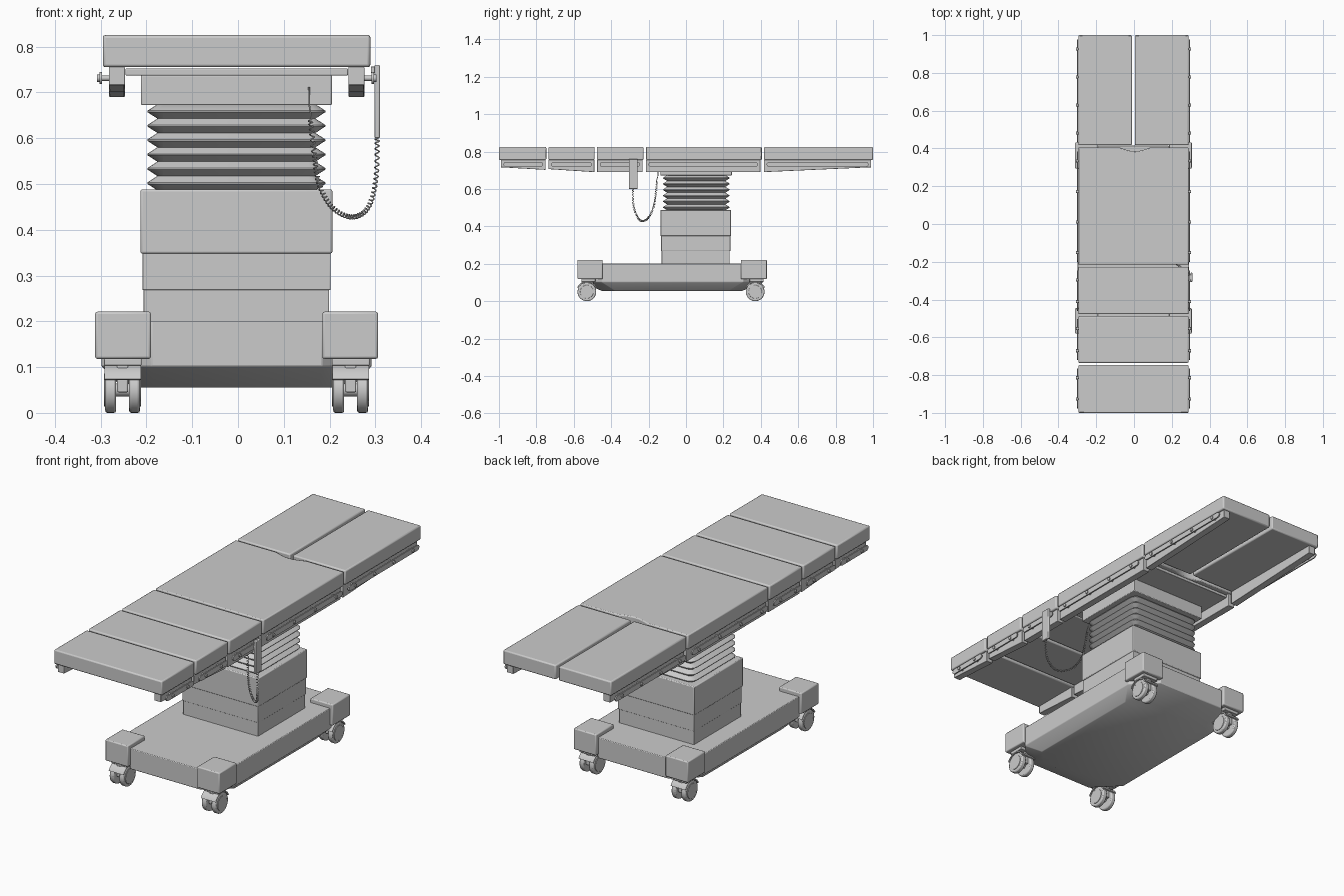
import bpy, bmesh, math
from mathutils import Vector

if "Cube" in bpy.data.objects:
    bpy.data.objects.remove(bpy.data.objects["Cube"], do_unlink=True)

CX = -0.003  # middle line of the table

grey = bpy.data.materials.new("neutral grey")
grey.diffuse_color = (0.6, 0.6, 0.6, 1)
grey.use_nodes = True
grey.node_tree.nodes["Principled BSDF"].inputs["Base Color"].default_value = (0.6, 0.6, 0.6, 1)


def finish(name, bm, bevel=0.0, smooth=True):
    bmesh.ops.recalc_face_normals(bm, faces=bm.faces)
    me = bpy.data.meshes.new(name)
    bm.to_mesh(me)
    bm.free()
    me.materials.append(grey)
    ob = bpy.data.objects.new(name, me)
    bpy.context.collection.objects.link(ob)
    if bevel:
        m = ob.modifiers.new("Bevel", 'BEVEL')
        m.width, m.segments, m.limit_method = bevel, 2, 'ANGLE'
    if smooth:
        bpy.ops.object.select_all(action='DESELECT')
        ob.select_set(True)
        bpy.context.view_layer.objects.active = ob
        bpy.ops.object.shade_smooth_by_angle(angle=math.radians(35))
    return ob


def loft(name, rings, bevel=0.0):
    """Skin a stack of closed rings and cap both ends."""
    bm = bmesh.new()
    loops = [[bm.verts.new(p) for p in r] for r in rings]
    n = len(loops[0])
    for a, b in zip(loops, loops[1:]):
        for i in range(n):
            j = (i + 1) % n
            bm.faces.new((a[i], a[j], b[j], b[i]))
    bm.faces.new(loops[0])
    bm.faces.new(loops[-1])
    return finish(name, bm, bevel)


def box(name, x0, x1, y0, y1, z0, z1, bevel=0.0):
    ring = [(x0, y0), (x1, y0), (x1, y1), (x0, y1)]
    return loft(name, [[(x, y, z) for x, y in ring] for z in (z0, z1)], bevel)


def extrude_x(name, pts, x0, x1, bevel=0.0):
    """Extrude a (y, z) outline along x."""
    return loft(name, [[(x, y, z) for y, z in pts] for x in (x0, x1)], bevel)


def disc(name, x0, x1, y, z, r, n=24, bevel=0.0):
    pts = [(y + r * math.cos(2 * math.pi * i / n), z + r * math.sin(2 * math.pi * i / n)) for i in range(n)]
    return extrude_x(name, pts, x0, x1, bevel)


def round_rect(x0, x1, y0, y1, r, z, seg=4):
    pts = []
    for k, (cx, cy) in enumerate(((x1 - r, y1 - r), (x0 + r, y1 - r), (x0 + r, y0 + r), (x1 - r, y0 + r))):
        for i in range(seg + 1):
            a = math.pi / 2 * (k + i / seg)
            pts.append((cx + r * math.cos(a), cy + r * math.sin(a), z))
    return pts


# Mattress pads
PX0, PX1, PZ0, PZ1 = -0.295, 0.289, 0.755, 0.825
box("head_pad", PX0, PX1, -1.0, -0.747, PZ0, PZ1, 0.006)
box("upper_back_pad", PX0, PX1, -0.735, -0.488, PZ0, PZ1, 0.006)
box("lower_back_pad", PX0, PX1, -0.477, -0.227, PZ0, PZ1, 0.006)
box("right_leg_pad", PX0, -0.011, 0.417, 1.0, PZ0, PZ1, 0.006)
box("left_leg_pad", 0.004, PX1, 0.417, 1.0, PZ0, PZ1, 0.006)

# Seat pad with a shallow curved notch at the leg end
outline = [(PX0, -0.215), (PX1, -0.215), (PX1, 0.405)]
for i in range(9):
    t = i / 8
    outline.append((0.085 - 0.16 * t, 0.405 - 0.02 * math.sin(math.pi * t)))
outline.append((PX0, 0.405))
loft("seat_pad", [[(x, y, z) for x, y in outline] for z in (PZ0, PZ1)], 0.005)

# Side bars, accessory rails and screws: y start, y end, underside z at each end
sections = [("head", -0.99, -0.75, 0.716, 0.702), ("upper_back", -0.735, -0.49, 0.706, 0.690),
            ("lower_back", -0.475, -0.232, 0.690, 0.690), ("seat", -0.215, 0.398, 0.690, 0.690),
            ("leg", 0.417, 0.99, 0.690, 0.716)]
for side, s in (("left", 1), ("right", -1)):
    for part, y0, y1, za, zb in sections:
        name = side + "_" + part
        extrude_x(name + "_side_bar", [(y0, za), (y1, zb), (y1, 0.756), (y0, 0.756)],
                  CX + s * 0.244, CX + s * 0.279, 0.002)
        a, b, r, zc = y0 + 0.014, y1 - 0.014, 0.013, 0.731
        pts = []
        for yc, start in ((b - r, -math.pi / 2), (a + r, math.pi / 2)):
            for i in range(9):
                t = start + math.pi * i / 8
                pts.append((yc + r * math.cos(t), zc + r * math.sin(t)))
        extrude_x(name + "_rail", pts, CX + s * 0.294, CX + s * 0.300)
        count = 4 if y1 - y0 > 0.4 else 2
        for i in range(count):
            y = a + 0.05 + (b - a - 0.1) * i / (count - 1)
            disc(f"{name}_rail_spacer_{i + 1}", CX + s * 0.277, CX + s * 0.296, y, zc, 0.006, 12)
            disc(f"{name}_rail_screw_{i + 1}", CX + s * 0.299, CX + s * 0.305, y, zc, 0.008, 12)

# Table support and lifting column
box("support_plate", -0.246, 0.240, -0.20, 0.385, 0.737, 0.752, 0.002)
box("column_head", -0.212, 0.205, -0.137, 0.245, 0.672, 0.738, 0.003)
box("column_upper_sleeve", -0.213, 0.206, -0.137, 0.241, 0.348, 0.488, 0.004)
box("column_middle_sleeve", -0.209, 0.202, -0.133, 0.237, 0.268, 0.350, 0.002)
box("column_lower_sleeve", -0.206, 0.199, -0.130, 0.233, 0.190, 0.270, 0.002)

# Folding bellows
rings, folds, zb, zt = [], 6, 0.486, 0.674
for i in range(folds * 2 + 1):
    d = 0.0 if i % 2 else 0.022
    z = zb + (zt - zb) * i / (folds * 2)
    for dz in ((-0.0015, 0.0015) if d == 0 else (0,)):
        rings.append(round_rect(-0.198 + d, 0.191 - d, -0.123 + d, 0.233 - d, 0.036 - d, z + dz))
loft("column_bellows", rings)


# Base with cut corners and an undercut bottom
def octagon(hx, y0, y1, c, z):
    return [(CX + x, y, z) for x, y in ((-hx + c, y0), (hx - c, y0), (hx, y0 + c), (hx, y1 - c),
                                        (hx - c, y1), (-hx + c, y1), (-hx, y1 - c), (-hx, y0 + c))]


loft("base_body", [octagon(0.25, -0.45, 0.30, 0.07, 0.055), octagon(0.295, -0.56, 0.415, 0.108, 0.102),
                   octagon(0.295, -0.56, 0.415, 0.108, 0.201)], 0.003)

# Corner blocks and twin-wheel casters
for sx, xs in (("left", 1), ("right", -1)):
    for sy, b0, b1, wy in (("front", -0.58, -0.446, -0.53), ("back", 0.294, 0.432, 0.37)):
        name = sy + "_" + sx
        x0, x1 = sorted((CX + xs * 0.187, CX + xs * 0.309))
        box(name + "_corner_block", x0, x1, b0, b1, 0.118, 0.221, 0.005)
        c = CX + xs * 0.249
        box(name + "_caster_mount", c - 0.041, c + 0.041, wy - 0.03, wy + 0.045, 0.103, 0.119, 0.002)
        disc(name + "_caster_axle", c - 0.030, c + 0.030, wy, 0.05, 0.014)
        box(name + "_caster_fork", c - 0.012, c + 0.012, wy - 0.03, wy + 0.035, 0.045, 0.106, 0.003)
        for k in (-1, 1):
            label = "outer" if k == xs else "inner"
            disc(f"{name}_{label}_wheel", c + k * 0.014, c + k * 0.038, wy, 0.05, 0.05, 32, 0.005)
            disc(f"{name}_{label}_hubcap", c + k * 0.036, c + k * 0.0405, wy, 0.05, 0.036, 24, 0.001)
        arc = [math.radians(25 + 130 * i / 12) for i in range(13)]
        pts = [(wy + 0.057 * math.cos(t), 0.05 + 0.057 * math.sin(t)) for t in arc]
        pts += [(wy + 0.051 * math.cos(t), 0.05 + 0.051 * math.sin(t)) for t in reversed(arc)]
        extrude_x(name + "_caster_hood", pts, c - 0.040, c + 0.040)

# Hand control hanging on the left rail
box("hand_control", 0.298, 0.310, -0.306, -0.258, 0.600, 0.760, 0.003)
box("hand_control_hook", 0.290, 0.302, -0.295, -0.270, 0.742, 0.756, 0.001)


def tube(name, pts, r):
    cu = bpy.data.curves.new(name, 'CURVE')
    cu.dimensions = '3D'
    cu.bevel_depth, cu.bevel_resolution, cu.use_fill_caps = r, 1, True
    sp = cu.splines.new('POLY')
    sp.points.add(len(pts) - 1)
    for p, v in zip(sp.points, pts):
        p.co = (*v, 1)
    cu.materials.append(grey)
    bpy.context.collection.objects.link(bpy.data.objects.new(name, cu))


# Coiled cord swept along a hanging path
path = [Vector(p) for p in ((0.304, -0.284, 0.60), (0.301, -0.281, 0.51), (0.283, -0.258, 0.447),
                            (0.247, -0.230, 0.428), (0.205, -0.198, 0.450), (0.177, -0.174, 0.500),
                            (0.167, -0.163, 0.56), (0.158, -0.155, 0.64))]


def spline(t):
    """Smooth point on the path, t from 0 to 1."""
    f = min(t, 0.99999) * (len(path) - 1)
    i = int(f)
    u = f - i
    p0, p1, p2, p3 = (path[max(0, min(len(path) - 1, i + k))] for k in (-1, 0, 1, 2))
    return 0.5 * (2 * p1 + (p2 - p0) * u + (2 * p0 - 5 * p1 + 4 * p2 - p3) * u ** 2
                  + (3 * p1 - p0 - 3 * p2 + p3) * u ** 3)


turns, per = 52, 12
side = Vector((0.6, -0.8, 0))  # sideways to the plane in which the cord hangs
coil = []
for i in range(turns * per + 1):
    t = i / (turns * per)
    tan = (spline(min(1, t + 0.01)) - spline(max(0, t - 0.01))).normalized()
    n1 = (side - tan * side.dot(tan)).normalized()
    n2 = tan.cross(n1)
    a = 2 * math.pi * i / per
    coil.append(spline(t) + 0.0045 * (n1 * math.cos(a) + n2 * math.sin(a)))
tube("coiled_cord", coil, 0.0016)
tube("cord_lead", [coil[-1], (0.156, -0.150, 0.67), (0.155, -0.148, 0.712)], 0.002)
